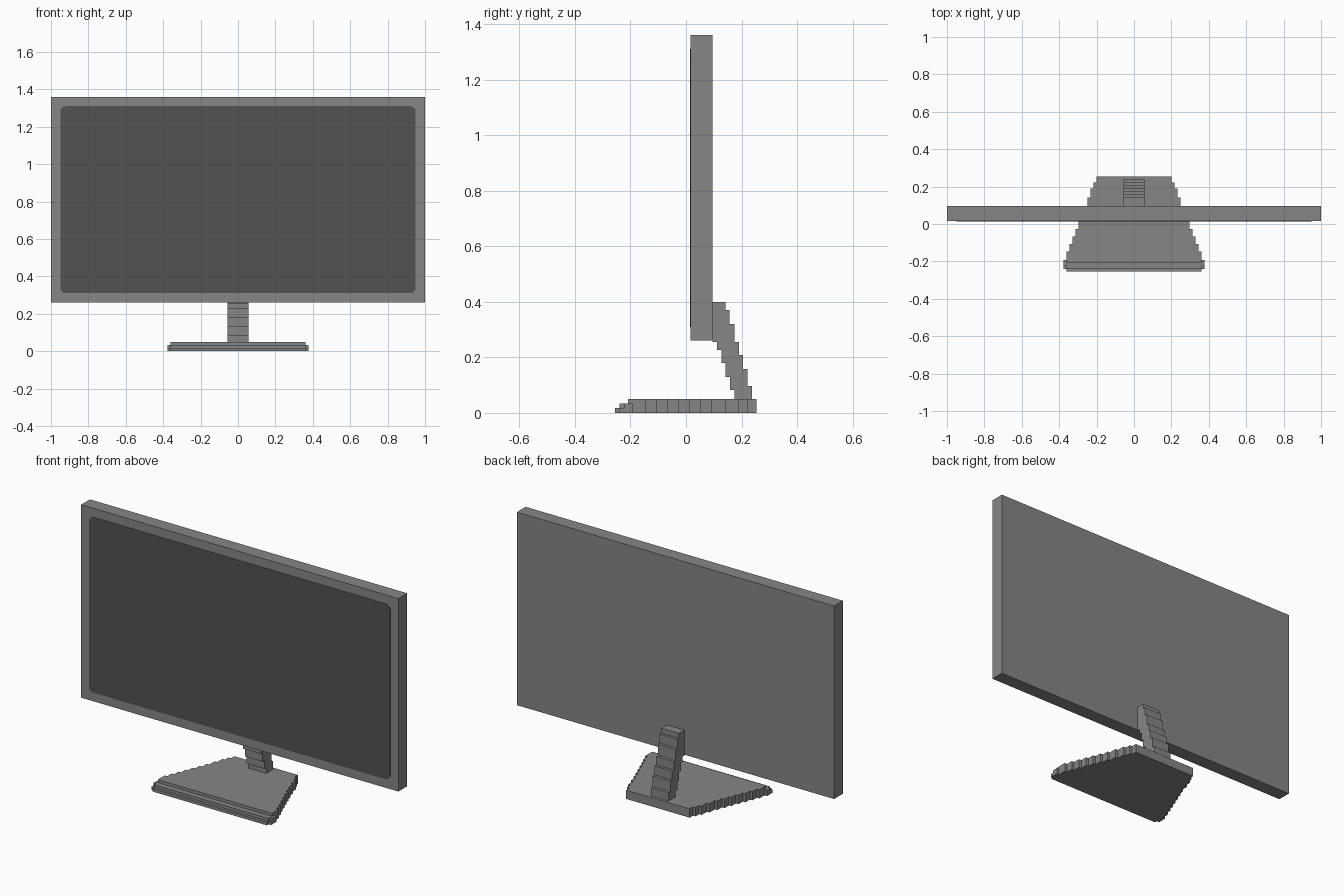
import bpy, bmesh, math
from mathutils import Vector

if "Cube" in bpy.data.objects:
    bpy.data.objects.remove(bpy.data.objects["Cube"])


def material(name, v):
    m = bpy.data.materials.new(name)
    m.diffuse_color = (v, v, v, 1)
    m.use_nodes = True
    m.node_tree.nodes["Principled BSDF"].inputs["Base Color"].default_value = m.diffuse_color
    return m


GREY = material("casing grey", 0.24)
DARK = material("screen dark grey", 0.085)


def prism(name, profile, sweep, mat):
    """Extrude a flat outline of 3D points along the sweep vector."""
    bm = bmesh.new()
    face = bm.faces.new([bm.verts.new(p) for p in profile])
    new = bmesh.ops.extrude_face_region(bm, geom=[face])["geom"]
    verts = [g for g in new if isinstance(g, bmesh.types.BMVert)]
    bmesh.ops.translate(bm, verts=verts, vec=Vector(sweep))
    bmesh.ops.recalc_face_normals(bm, faces=bm.faces[:])
    me = bpy.data.meshes.new(name)
    bm.to_mesh(me)
    bm.free()
    me.materials.append(mat)
    ob = bpy.data.objects.new(name, me)
    bpy.context.collection.objects.link(ob)
    return ob


def box(name, hx, y0, y1, z0, z1, mat):
    return prism(name, [(-hx, y0, z0), (hx, y0, z0), (hx, y0, z1), (-hx, y0, z1)],
                 (0, y1 - y0, 0), mat)


# Flat display casing
box("display_casing", 1.0, 0.016, 0.095, 0.26, 1.36, GREY)

# Screen: thin plate with rounded corners on the casing front
r, outline = 0.03, []
for cx, cz, start in ((0.95 - r, 1.31 - r, 0), (-0.95 + r, 1.31 - r, 90),
                      (-0.95 + r, 0.31 + r, 180), (0.95 - r, 0.31 + r, 270)):
    for i in range(5):
        a = math.radians(start + i * 22.5)
        outline.append((cx + r * math.cos(a), 0.014, cz + r * math.sin(a)))
prism("screen", outline, (0, 0.004, 0), DARK)

# Stepped, leaning neck: (y, z) corners of each staircase, top to bottom
back_steps = [(0.143, 0.371), (0.157, 0.320), (0.174, 0.256), (0.190, 0.209),
              (0.205, 0.158), (0.221, 0.097), (0.237, 0.05)]
front_steps = [(0.095, 0.256), (0.112, 0.227), (0.127, 0.180), (0.142, 0.130),
               (0.158, 0.083), (0.175, 0.05)]


def stairs(steps, top):
    pts, z = [], top
    for y, low in steps:
        pts += [(-0.056, y, z), (-0.056, y, low)]
        z = low
    return pts


prism("neck", stairs(back_steps, 0.40) + stairs(front_steps, 0.40)[::-1],
      (0.112, 0, 0), GREY)

# Foot: stepped trapezoid, widening toward the front
edges = [0.253, 0.222, 0.19, 0.143, 0.094, 0.054, 0.014,
         -0.026, -0.066, -0.106, -0.146, -0.208]
side = []
for i, (y0, y1) in enumerate(zip(edges, edges[1:])):
    half = 0.2 + 0.016 * i
    side += [(half, y0, 0), (half, y1, 0)]
prism("foot", side + [(-x, y, z) for x, y, z in reversed(side)], (0, 0, 0.05), GREY)

# Low stepped lip along the front of the foot
box("foot_lip_wide", 0.376, -0.224, -0.192, 0, 0.033, GREY)
box("foot_lip_middle", 0.376, -0.24, -0.192, 0, 0.018, GREY)
box("foot_lip_upper", 0.36, -0.24, -0.2, 0, 0.033, GREY)
box("foot_lip_front", 0.36, -0.255, -0.22, 0, 0.017, GREY)
